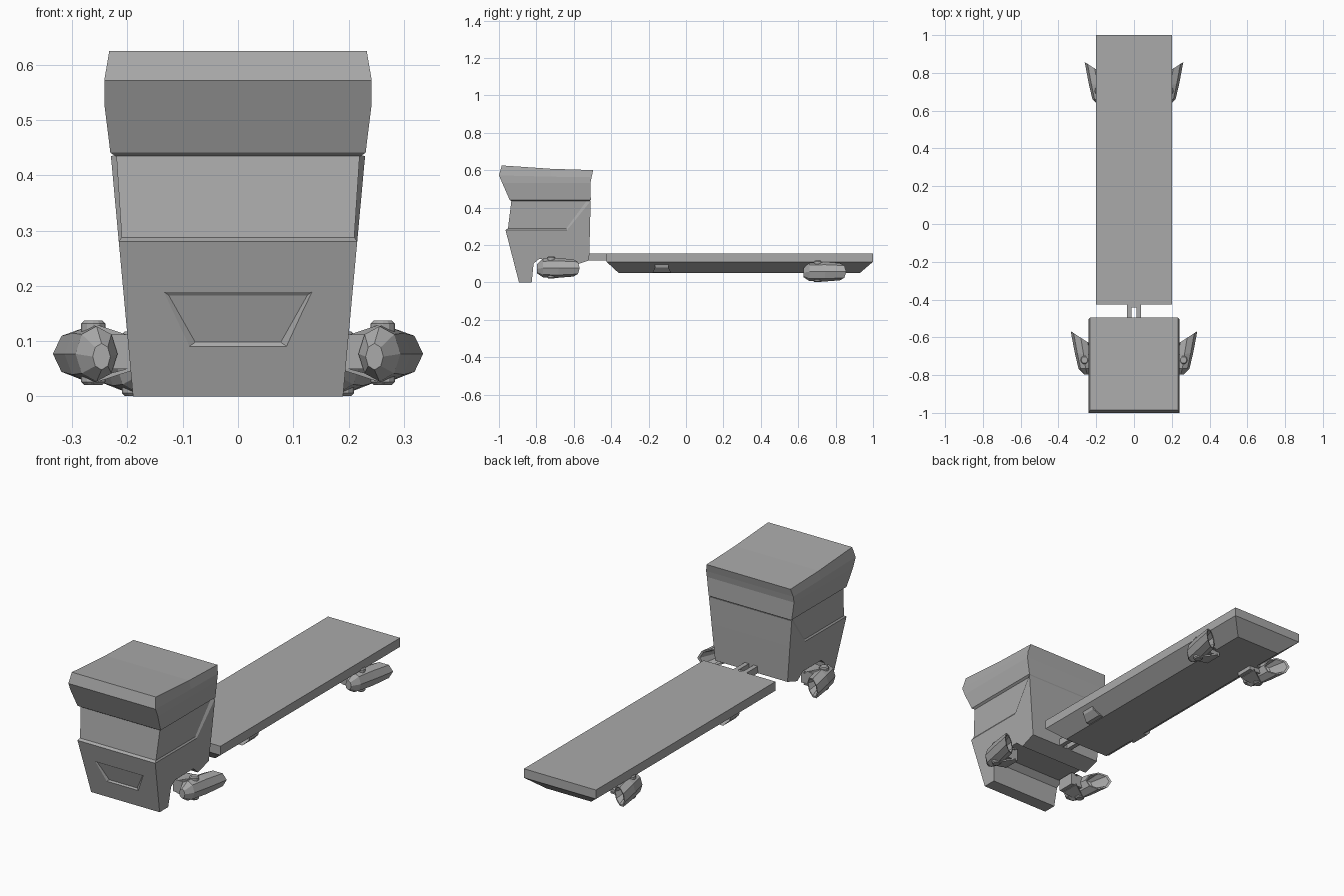
import bpy, bmesh
from math import cos, sin, pi
from mathutils import Vector

if "Cube" in bpy.data.objects:
    bpy.data.objects.remove(bpy.data.objects["Cube"])

grey = bpy.data.materials.new("dark_grey")
grey.diffuse_color = (.4, .4, .4, 1)
grey.use_nodes = True
grey.node_tree.nodes["Principled BSDF"].inputs["Base Color"].default_value = grey.diffuse_color


def make(name, rings, mirror=False, caps=(True, True)):
    """Skin a list of equal-length vertex rings into one flat-shaded object."""
    bm = bmesh.new()
    loops = [[bm.verts.new(p) for p in ring] for ring in rings]
    n = len(loops[0])
    for a, b in zip(loops, loops[1:]):
        for i in range(n):
            j = (i + 1) % n
            bm.faces.new((a[i], a[j], b[j], b[i]))
    if caps[0]:
        bm.faces.new(loops[0][::-1])
    if caps[1]:
        bm.faces.new(loops[-1])
    bmesh.ops.recalc_face_normals(bm, faces=bm.faces)
    me = bpy.data.meshes.new(name)
    bm.to_mesh(me)
    bm.free()
    me.materials.append(grey)
    ob = bpy.data.objects.new(name, me)
    bpy.context.collection.objects.link(ob)
    if mirror:
        ob.modifiers.new("mirror", 'MIRROR')
    return ob


def prism(name, profile, width):
    """Side profile (y, z) spanned between -width(z) and +width(z)."""
    return make(name, [[(s * width(z), y, z) for y, z in profile] for s in (-1, 1)])


def box(name, x, y, z, mirror=False):
    return make(name, [[(x[0], y[0], k), (x[1], y[0], k), (x[1], y[1], k), (x[0], y[1], k)]
                       for k in z], mirror)


# Lower cab shell with wheel arch and raked side window line
def shell_w(z):
    return .19 + .092 * z


def band_w(z):
    return .21 + .065 * (z - .28)


shell = prism("cab_shell",
              [(-.965, .28), (-.635, .28), (-.51, .435), (-.513, .3), (-.518, .118), (-.60, .09),
               (-.64, .125), (-.785, .125), (-.815, .10), (-.825, 0), (-.893, 0)], shell_w)

# Shallow tapered panel pressed into the cab nose
rings = []
for off, grow in ((-.012, .012), (.006, -.009)):
    rings.append([(x + sx * grow * 1.4, -.965 + (.28 - z) * .257 + off, z + sz * grow)
                  for x, z, sx, sz in ((-.138, .192, -1, 1), (.138, .192, 1, 1),
                                       (.09, .089, 1, -1), (-.09, .089, -1, -1))])
cutter = make("panel_cutter", rings)
cutter.hide_render = True
cutter.hide_set(True)
cut = shell.modifiers.new("panel", 'BOOLEAN')
cut.object = cutter
cut.operation = 'DIFFERENCE'
cut.solver = 'EXACT'

# Recessed window band and its sloping sill
prism("window_band", [(-.932, .45), (-.954, .27), (-.52, .27), (-.514, .45)], band_w)
sill = []
for w, edge in ((shell_w, ((-.965, .28), (-.635, .28), (-.51, .435))),
                (band_w, ((-.952, .288), (-.64, .288), (-.53, .437)))):
    right = [(w(z), y, z) for y, z in edge]
    sill.append(right + [(-x, y, z) for x, y, z in reversed(right)])
make("window_sill", sill, caps=(False, False))

# Overhanging roof
roof = []
for yf, zf, zm, yb, zb, w in ((-.931, .433, .433, -.514, .433, .219),
                              (-.943, .441, .441, -.509, .441, .231),
                              (-.982, .53, .53, -.511, .53, .242),
                              (-1.0, .572, .565, -.505, .562, .242),
                              (-.985, .625, .607, -.496, .60, .233)):
    roof.append([(-w, yf, zf), (w, yf, zf), (w, -.72, zm),
                 (w, yb, zb), (-w, yb, zb), (-w, -.72, zm)])
lid = make("cab_roof", roof, caps=(True, False))
bm = bmesh.new()
bm.from_mesh(lid.data)
bm.verts.ensure_lookup_table()
top = bm.verts[-6:]
bm.faces.new((top[0], top[1], top[2], top[5]))
bm.faces.new((top[5], top[2], top[3], top[4]))
bmesh.ops.recalc_face_normals(bm, faces=bm.faces)
bm.to_mesh(lid.data)
bm.free()

# Hitch between cab and trailer
box("hitch_bar", (.013, .036), (-.53, -.41), (.118, .153), True)
box("hitch_crossbar", (-.036, .036), (-.442, -.41), (.119, .152))

# Flat trailer bed with tapered underside
make("trailer_bed", [[(-w, a, z), (w, a, z), (w, b, z), (-w, b, z)]
                     for w, a, b, z in ((.125, -.36, .93, .05), (.2, -.425, 1, .11),
                                        (.2, -.425, 1, .155))])

# Mounting blocks under the trailer
for y in (-.13, .72):
    make("trailer_mount", [[(.10, y - a, z), (x, y - a, z), (x, y + a, z), (.10, y + a, z)]
                           for x, a, z in ((.150, .05, .052), (.178, .036, .08), (.186, .036, .112))],
         True)

# Hover pods: faceted cowl, hollow slanted nozzle, pivot and arms
for label, shift in (("front", Vector((0, 0, 0))), ("rear", Vector((-.074, 1.425, -.02)))):
    cowl = []
    for cx, y, cz, rx, rz, slant in ((.247, -.797, .072, .016, .024, 0),
                                     (.256, -.765, .077, .038, .050, 0),
                                     (.267, -.69, .077, .047, .053, .01),
                                     (.282, -.602, .077, .053, .046, .034),
                                     (.280, -.604, .077, .045, .039, .030),
                                     (.268, -.67, .077, .022, .026, .01)):
        cowl.append([Vector((cx + rx * cos(k * pi / 4), y + slant * cos(k * pi / 4),
                             cz + rz * sin(k * pi / 4))) + shift for k in range(8)])
    make(label + "_pod", cowl, True)
    make(label + "_pod_pivot",
         [[Vector((.262 + r * cos(k * pi / 6), -.72 + r * sin(k * pi / 6), z)) + shift
           for k in range(12)] for r, z in ((.017, .021), (.022, .026), (.022, .132), (.017, .137))],
         True)
    for part, z in (("upper", (.122, .133)), ("lower", (.023, .033))):
        make(f"{label}_pod_{part}_arm",
             [[Vector((x, y, k + (x < .23) * (.077 - k) * .45)) + shift for x, y in
               ((.19, -.76), (.265, -.74), (.265, -.70), (.19, -.66))] for k in z], True)
    box(label + "_pod_bracket", (.17 + shift.x, .235 + shift.x), (-.76 + shift.y, -.67 + shift.y),
        (.05 + shift.z, .112 + shift.z), True)
